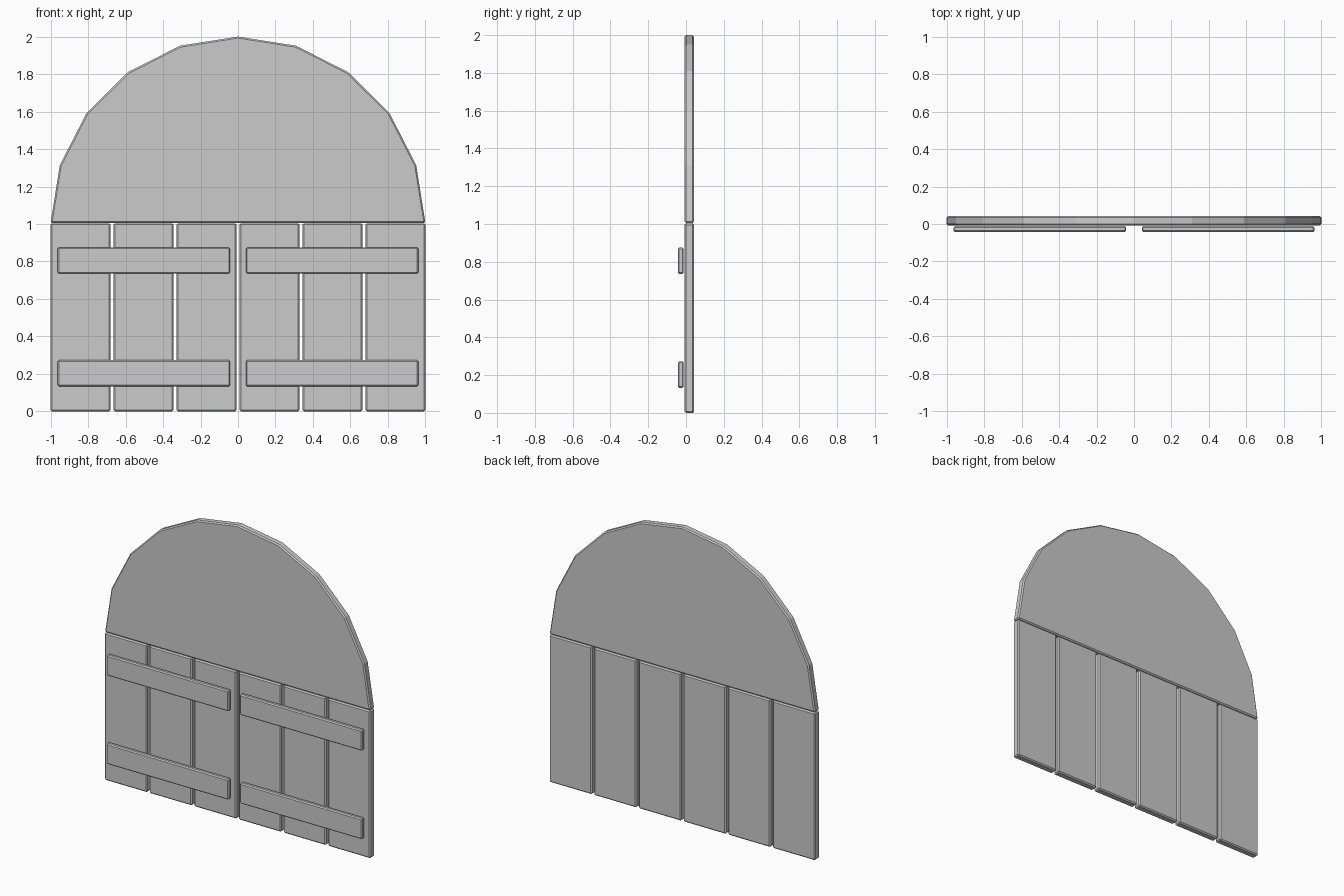
import bpy, bmesh, math

if "Cube" in bpy.data.objects:
    bpy.data.objects.remove(bpy.data.objects["Cube"])


def slab(name, outline, y0, y1, bevel):
    """Extrude an x-z outline (anticlockwise seen from the front) along y, chamfering sharp edges."""
    bm = bmesh.new()
    face = bm.faces.new([bm.verts.new((x, y0, z)) for x, z in outline])
    ext = bmesh.ops.extrude_face_region(bm, geom=[face], use_keep_orig=True)
    for v in ext["geom"]:
        if isinstance(v, bmesh.types.BMVert):
            v.co.y = y1
    bmesh.ops.recalc_face_normals(bm, faces=bm.faces)
    mesh = bpy.data.meshes.new(name)
    bm.to_mesh(mesh)
    bm.free()
    obj = bpy.data.objects.new(name, mesh)
    bpy.context.collection.objects.link(obj)
    mod = obj.modifiers.new("Chamfer", 'BEVEL')
    mod.width = bevel
    mod.segments = 1
    mod.limit_method = 'ANGLE'
    mod.angle_limit = math.radians(40)
    return obj


def rect(x0, x1, z0, z1):
    return [(x0, z0), (x1, z0), (x1, z1), (x0, z1)]


FRONT, BACK = -0.007, 0.043

# Six vertical planks with narrow gaps
for i in range(6):
    cx = (i - 2.5) * 0.336
    slab(f"plank_{i + 1}", rect(cx - 0.16, cx + 0.16, 0, 1.004), FRONT, BACK, 0.008)

# Half-round top panel with ten flat sides
arc = [(math.cos(math.pi * k / 10), 1.006 + 0.994 * math.sin(math.pi * k / 10))
       for k in range(11)]
slab("arch_panel", arc, FRONT, BACK, 0.008)

# Cross battens, two on each door leaf
for side, x0 in (("left", -0.962), ("right", 0.042)):
    for level, z0 in (("lower", 0.133), ("upper", 0.735)):
        slab(f"batten_{side}_{level}", rect(x0, x0 + 0.92, z0, z0 + 0.14), -0.043, -0.012, 0.007)
